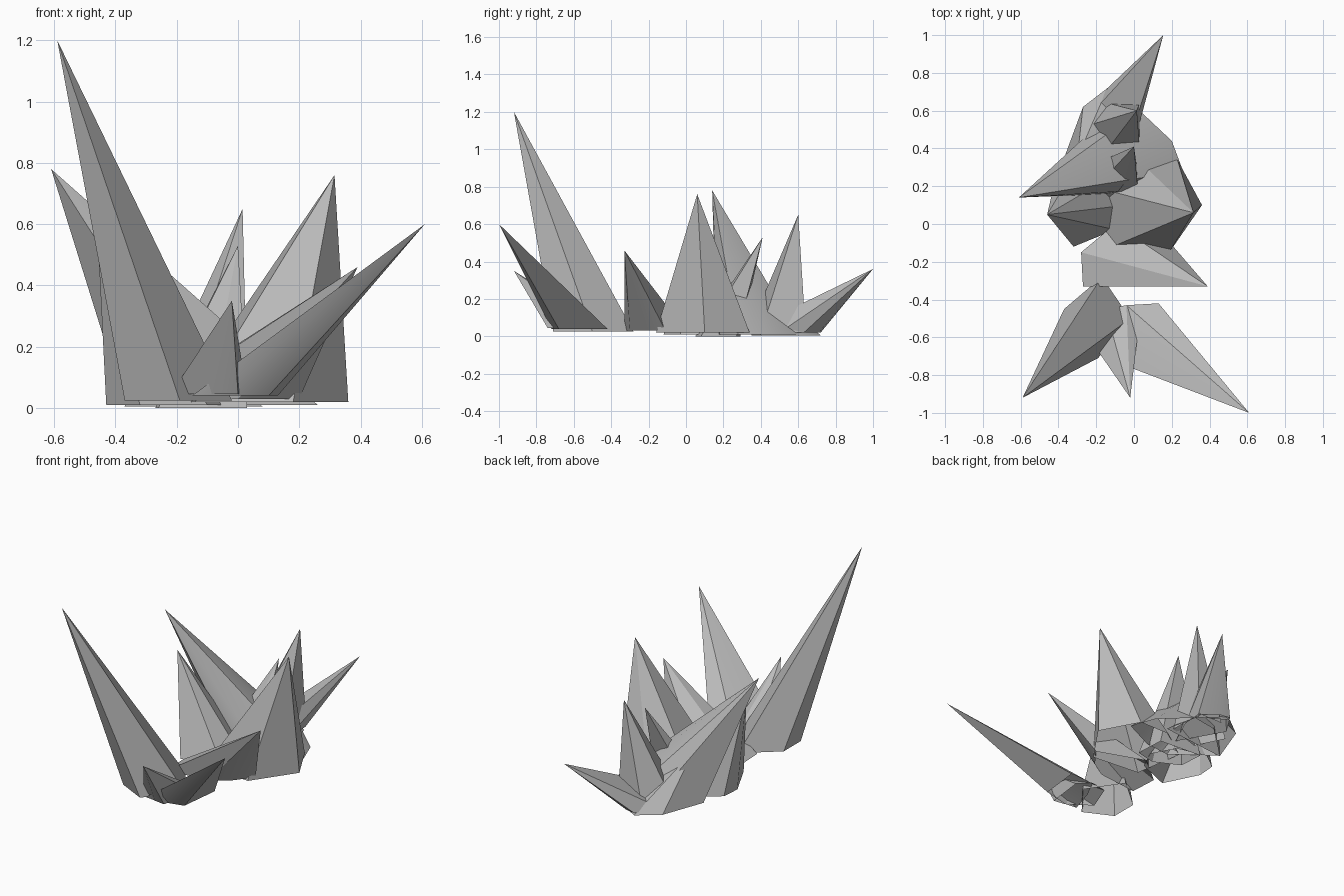
import bpy
import bmesh
from math import radians

cube = bpy.data.objects.get("Cube")
if cube:
    bpy.data.objects.remove(cube, do_unlink=True)

grey = bpy.data.materials.new("stone grey")
grey.use_nodes = True
colour = (0.5, 0.5, 0.5, 1)
grey.diffuse_color = colour
grey.node_tree.nodes["Principled BSDF"].inputs["Base Color"].default_value = colour


def spike(name, tip, ground, outline):
    """Hollow pyramid, open below, from an irregular outline to one leaning tip."""
    bm = bmesh.new()
    ring = [bm.verts.new((x, y, ground)) for x, y in outline]
    apex = bm.verts.new(tip)
    base = bm.faces.new(ring)
    for i, v in enumerate(ring):
        bm.faces.new((v, ring[i - 1], apex))
    bmesh.ops.recalc_face_normals(bm, faces=bm.faces)
    bmesh.ops.delete(bm, geom=[base], context="FACES_ONLY")
    mesh = bpy.data.meshes.new(name)
    bm.to_mesh(mesh)
    bm.free()
    mesh.materials.append(grey)
    obj = bpy.data.objects.new(name, mesh)
    bpy.context.collection.objects.link(obj)
    bpy.ops.object.select_all(action="DESELECT")
    obj.select_set(True)
    bpy.context.view_layer.objects.active = obj
    bpy.ops.object.shade_smooth_by_angle(angle=radians(30))


# Front group
spike("tall_front_spike", (-.59, -.92, 1.2), .025,
      [(-.17, -.28), (-.37, -.45), (-.37, -.62), (-.19, -.71), (-.02, -.5)])
spike("front_left_spike", (.61, -1, .6), .04,
      [(-.15, -.71), (-.07, -.72), (.1, -.68), (.13, -.42), (-.04, -.43), (-.1, -.55)])
spike("small_front_spike", (-.02, -.92, .35), .045,
      [(-.22, -.63), (-.07, -.73), (0, -.74), (.03, -.5), (-.04, -.43), (-.15, -.45)])

# Middle group
spike("low_left_spike", (.39, -.33, .46), .03,
      [(-.27, -.33), (0, -.3), (.11, -.23), (.2, -.11), (-.1, 0), (-.28, -.15)])
spike("broad_left_spike", (.315, .06, .76), .02,
      [(.36, .1), (.23, .34), (.02, .34), (-.19, .19), (-.14, -.13), (.18, -.16)])
spike("broad_right_spike", (-.46, .05, .6), .01,
      [(-.43, .1), (-.32, -.12), (-.1, -.03), (-.04, .1), (-.12, .25), (-.31, .3), (-.42, .22)])
spike("inner_spike", (0, .41, .53), 0,
      [(-.27, .29), (.02, .27), (.03, .08), (-.1, .05), (-.26, .13)])

# Rear group
spike("wide_rear_spike", (-.61, .14, .78), .01,
      [(-.37, .35), (-.14, .57), (.03, .6), (.2, .44), (.26, .28), (.05, .18), (-.12, .16)])
spike("rear_foot_spike", (-.3, .35, .32), .005,
      [(-.37, .35), (-.27, .62), (-.14, .72), (.03, .62), (.08, .4)])
spike("slim_rear_spike", (.015, .6, .65), .02,
      [(-.28, .51), (-.19, .33), (.03, .4), (.03, .64), (-.14, .64)])
spike("tail_spike", (.155, 1, .36), .02,
      [(-.23, .58), (-.14, .72), (-.08, .71), (.03, .63), (.02, .5), (-.07, .3)])
